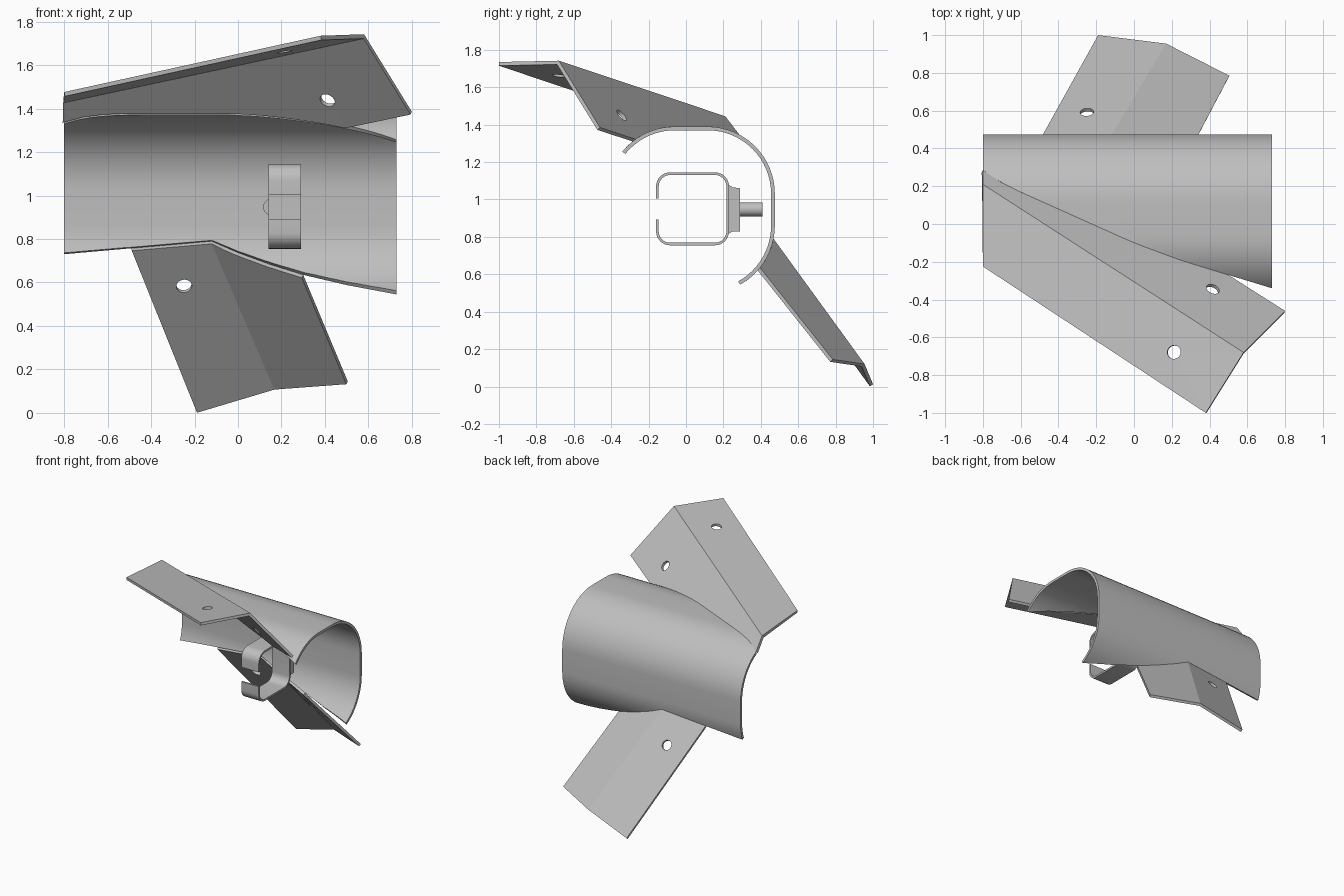
import bpy, bmesh, math
from mathutils import Vector

cube = bpy.data.objects.get("Cube")
if cube:
    bpy.data.objects.remove(cube, do_unlink=True)

steel = bpy.data.materials.new("plain_grey_steel")
steel.use_nodes = True
GREY = (0.52, 0.52, 0.52, 1)
steel.diffuse_color = GREY
steel.node_tree.nodes["Principled BSDF"].inputs["Base Color"].default_value = GREY


def activate(ob):
    bpy.ops.object.select_all(action='DESELECT')
    ob.select_set(True)
    bpy.context.view_layer.objects.active = ob


def build(name, verts, faces, thickness=0, face_up=False, even=False):
    """Make an object from a sheet and thicken it away from its outer side."""
    bm = bmesh.new()
    vs = [bm.verts.new(v) for v in verts]
    for f in faces:
        bm.faces.new([vs[i] for i in f])
    bmesh.ops.remove_doubles(bm, verts=bm.verts, dist=0.0002)
    bm.normal_update()
    if face_up:
        for f in bm.faces:
            if f.normal.z < 0:
                f.normal_flip()
    me = bpy.data.meshes.new(name)
    bm.to_mesh(me)
    bm.free()
    me.materials.append(steel)
    ob = bpy.data.objects.new(name, me)
    bpy.context.collection.objects.link(ob)
    activate(ob)
    if thickness:
        m = ob.modifiers.new("thickness", 'SOLIDIFY')
        m.thickness, m.offset, m.use_even_offset = thickness, -1, even
        bpy.ops.object.modifier_apply(modifier=m.name)
    return ob


def drill(ob, point, normal, radius=0.036):
    """Drill a round hole through a plate."""
    turn = Vector(normal).to_track_quat('Z', 'Y').to_euler()
    bpy.ops.mesh.primitive_cylinder_add(vertices=24, radius=radius, depth=0.14,
                                        location=point, rotation=turn)
    cutter = bpy.context.object
    cutter.name = "hole_cutter"
    cutter.hide_render = True
    activate(ob)
    m = ob.modifiers.new("hole", 'BOOLEAN')
    m.operation, m.solver, m.object = 'DIFFERENCE', 'EXACT', cutter
    bpy.ops.object.modifier_apply(modifier=m.name)
    bpy.data.objects.remove(cutter, do_unlink=True)


def smooth(ob):
    activate(ob)
    bpy.ops.object.shade_smooth_by_angle(angle=math.radians(35))


def rounded(corners, r, n):
    """Clockwise rounded outline in y, z from corner centres."""
    out = []
    for i, (cy, cz) in enumerate(corners):
        for k in range(n + 1):
            a = math.pi - math.pi / 2 * (i + k / n)
            out.append((cy + r * math.cos(a), cz + r * math.sin(a)))
    return out


def grid_faces(rows, cols):
    return [(i * cols + j, (i + 1) * cols + j, (i + 1) * cols + j + 1, i * cols + j + 1)
            for i in range(rows - 1) for j in range(cols - 1)]


def lerp(table, x):
    for (xa, a), (xb, b) in zip(table, table[1:]):
        if x <= xb + 1e-6:
            return a + (b - a) * (x - xa) / (xb - xa)
    return table[-1][1]


# Trimmed edges of the shell: y of the upper edge, z of the lower edge
UPPER = [(-.8, .285), (-.7, .218), (-.6, .169), (0, -.1), (.25, -.193), (.5, -.27), (.73, -.34)]
LOWER = [(-.8, .73), (-.12, .79), (0, .737), (.15, .682), (.3, .635), (.5, .588), (.73, .545)]
R, YA, YB, ZA, ZB = .36, -.06, .115, .86, 1.03


def upper_edge(x):
    y = lerp(UPPER, x)
    d = y - YB if y > YB else min(y - YA, 0)
    return Vector((x, y, ZB + math.sqrt(R * R - d * d)))


def lower_edge(x):
    z = lerp(LOWER, x)
    return Vector((x, YB + math.sqrt(R * R - (z - ZA) ** 2), z))


# Curved shell
outline = rounded([(YA, ZB), (YB, ZB), (YB, ZA)], R, 16)
stations = sorted([-.8 + 1.53 * i / 40 for i in range(41)] + [-.12])
verts = []
for x in stations:
    top, low = upper_edge(x), lower_edge(x)
    for y, z in outline:
        if z > 1 and y < top.y:
            verts.append(top)
        elif z < low.z:
            verts.append(low)
        else:
            verts.append(Vector((x, y, z)))
shell = build("curved_shell", verts, grid_faces(len(stations), len(outline)), .02)
smooth(shell)

# Upper bent flange
ridge_a, ridge_b = Vector((-.8, .21, 1.445)), Vector((.58, -.68, 1.742))
wing_a, wing_b = Vector((-.8, -.225, 1.476)), Vector((.38, -1, 1.735))
tip = Vector((.8, -.46, 1.385))
seam = [upper_edge(-.8 + 1.3 * i / 14) for i in range(15)]
upper = build("upper_flange", [wing_a, wing_b, ridge_b, ridge_a, tip] + seam[::-1],
              [(0, 1, 2, 3), [3, 2, 4] + list(range(5, 5 + len(seam)))],
              .02, True, True)
drill(upper, (.215, -.68, 1.66), (wing_b - ridge_b).cross(ridge_a - ridge_b))
drill(upper, (.415, -.35, 1.445), (tip - ridge_b).cross(ridge_a - ridge_b))

# Lower bent flange
seam = [lower_edge(-.12 + .42 * i / 8) for i in range(9)]
left_top, left_low = lower_edge(-.49), Vector((-.19, 1, .012))
fold_low, right_low = Vector((.17, .955, .12)), Vector((.505, .785, .145))
lower = build("lower_flange", [left_top, left_low, fold_low, right_low] + seam,
              [(0, 1, 2, 4), [4, 2, 3] + list(range(4 + len(seam) - 1, 4, -1))],
              .02, True, True)
drill(lower, (-.25, .6, .6), (left_low - left_top).cross(seam[0] - left_top))

# Open spring clip
path = rounded([(-.085, 1.07), (.155, 1.07), (.155, .83), (-.085, .83)], .075, 8)
path = [(-.16, 1.005)] + path + [(-.16, .893)]
clip = build("spring_clip", [(x, y, z) for x in (.14, .29) for y, z in path],
             grid_faces(2, len(path)), .014)
smooth(clip)

# Flared clip base
section = [(.218, 1.085), (.25, 1.065), (.288, 1.06), (.288, .83), (.25, .83), (.218, .81)]
n = len(section)
build("clip_base", [(x, y, z) for x in (.15, .28) for y, z in section],
      [tuple(range(n))[::-1], tuple(range(n, 2 * n))]
      + [(i, (i + 1) % n, (i + 1) % n + n, i + n) for i in range(n)])

# Stud behind the clip
bpy.ops.mesh.primitive_cylinder_add(vertices=12, radius=.038, depth=.15,
                                    location=(.153, .335, .947),
                                    rotation=(math.pi / 2, 0, 0))
stud = bpy.context.object
stud.name = "clip_stud"
stud.data.materials.append(steel)
smooth(stud)
